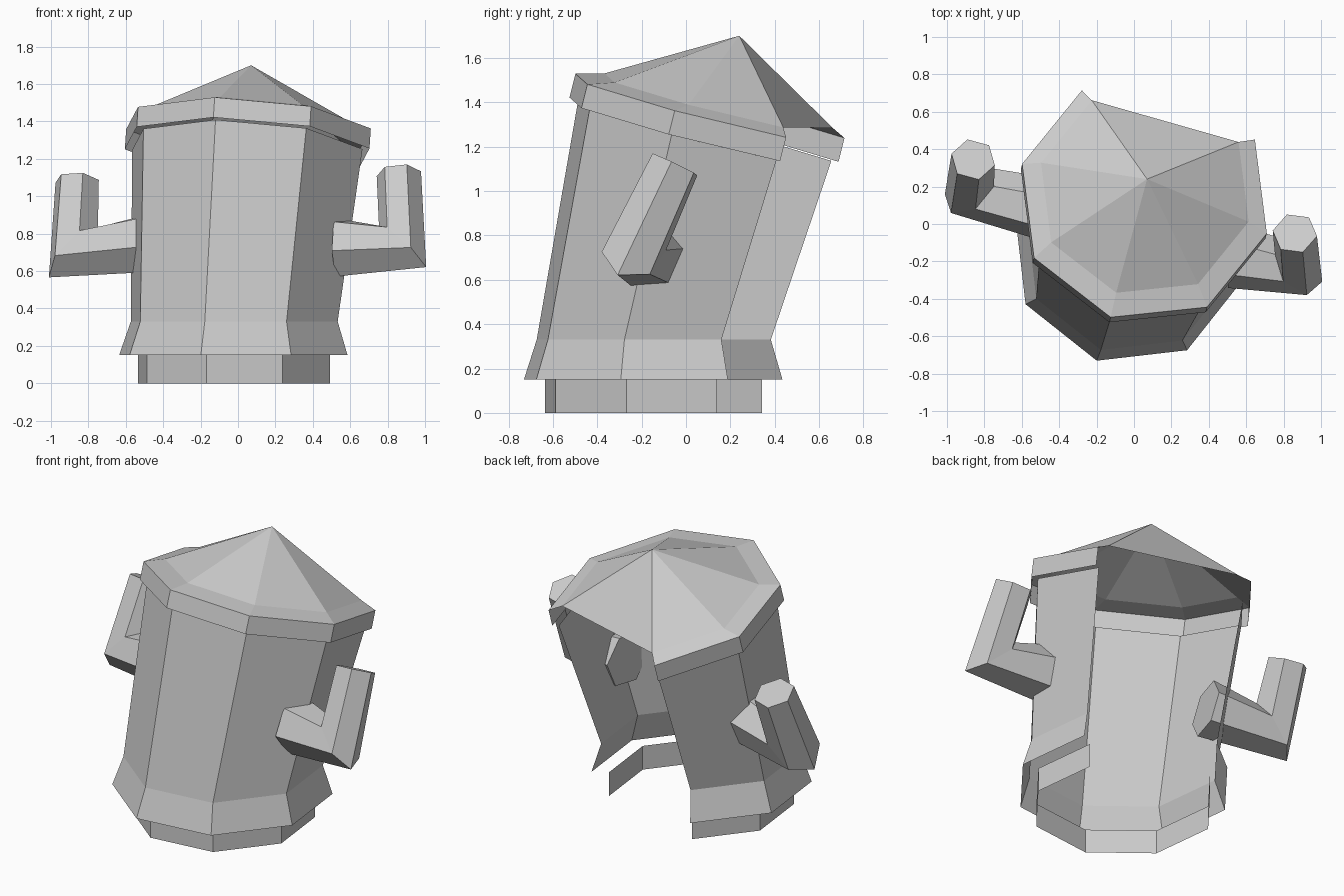
import bpy, bmesh
from math import cos, sin, radians
from mathutils import Vector

if "Cube" in bpy.data.objects:
    bpy.data.objects.remove(bpy.data.objects["Cube"])

LEAN = Vector((0.065, 0.24, 0.97)).normalized()   # axis of the tilted roof
UP = Vector((0, 0, 1))
ANGLES = [119.1 + 45 * i for i in range(7)]       # octagon, back corner left out


def make_object(name, bm):
    bmesh.ops.recalc_face_normals(bm, faces=bm.faces)
    mesh = bpy.data.meshes.new(name)
    bm.to_mesh(mesh)
    bm.free()
    ob = bpy.data.objects.new(name, mesh)
    bpy.context.collection.objects.link(ob)


def add_ring(bm, center, radius, normal):
    """Open seven-corner ring lying in a tilted plane."""
    rot = UP.rotation_difference(normal)
    return [bm.verts.new(Vector(center) + rot @ Vector(
        (radius * cos(radians(a)), radius * sin(radians(a)), 0)))
        for a in ANGLES]


def bridge(bm, a, b, closed=False):
    n = len(a)
    for i in range(n if closed else n - 1):
        j = (i + 1) % n
        bm.faces.new((a[i], a[j], b[j], b[i]))


def shell(name, rings, apex=None):
    """Open-backed wall through several rings, optionally closed to a point."""
    bm = bmesh.new()
    loops = [add_ring(bm, *r) for r in rings]
    for a, b in zip(loops, loops[1:]):
        bridge(bm, a, b)
    if apex:
        tip = bm.verts.new(apex)
        top = loops[-1]
        for i in range(len(top)):
            bm.faces.new((top[i], top[(i + 1) % len(top)], tip))
    make_object(name, bm)


def arm(name, root, elbow, tip, radii):
    """Six-sided bent branch with a mitred elbow."""
    root, elbow, tip = map(Vector, (root, elbow, tip))
    a, t = (elbow - root).normalized(), (tip - elbow).normalized()
    side = a.cross(t).normalized()
    bm = bmesh.new()
    loops = []
    for c, n, r, stretch in ((root, a, radii[0], 1),
                             (elbow, (a + t).normalized(), radii[1], 1.3),
                             (tip, t, radii[2], 1)):
        u = side.cross(n)
        loops.append([bm.verts.new(c + r * (u * stretch * cos(radians(60 * k))
                                            + side * sin(radians(60 * k))))
                      for k in range(6)])
    for p, q in zip(loops, loops[1:]):
        bridge(bm, p, q, True)
    bm.faces.new(loops[0])
    bm.faces.new(loops[-1])
    make_object(name, bm)


# Foot ring
shell("base_ring", [((-0.022, -0.122, 0), 0.533, UP),
                    ((-0.022, -0.122, 0.15), 0.533, UP)])

# Flared skirt and leaning wall
shell("body_wall", [((-0.025, -0.12, 0.15), 0.635, UP),
                    ((-0.02, -0.12, 0.33), 0.575, UP),
                    ((0.05, 0.11, 1.25), 0.64, LEAN)])

# Rim and pointed roof
shell("roof", [((0.049, 0.108, 1.253), 0.68, LEAN),
               ((0.056, 0.135, 1.36), 0.68, LEAN),
               ((0.058, 0.17, 1.387), 0.577, LEAN)],
      apex=(0.07, 0.24, 1.70))

# Side branches
arm("right_arm", (0.53, -0.175, 0.725), (0.88, -0.235, 0.73),
    (0.86, -0.05, 1.12), (0.17, 0.14, 0.12))
arm("left_arm", (-0.47, 0.08, 0.75), (-0.88, 0.18, 0.70),
    (-0.86, 0.345, 1.08), (0.17, 0.145, 0.12))
